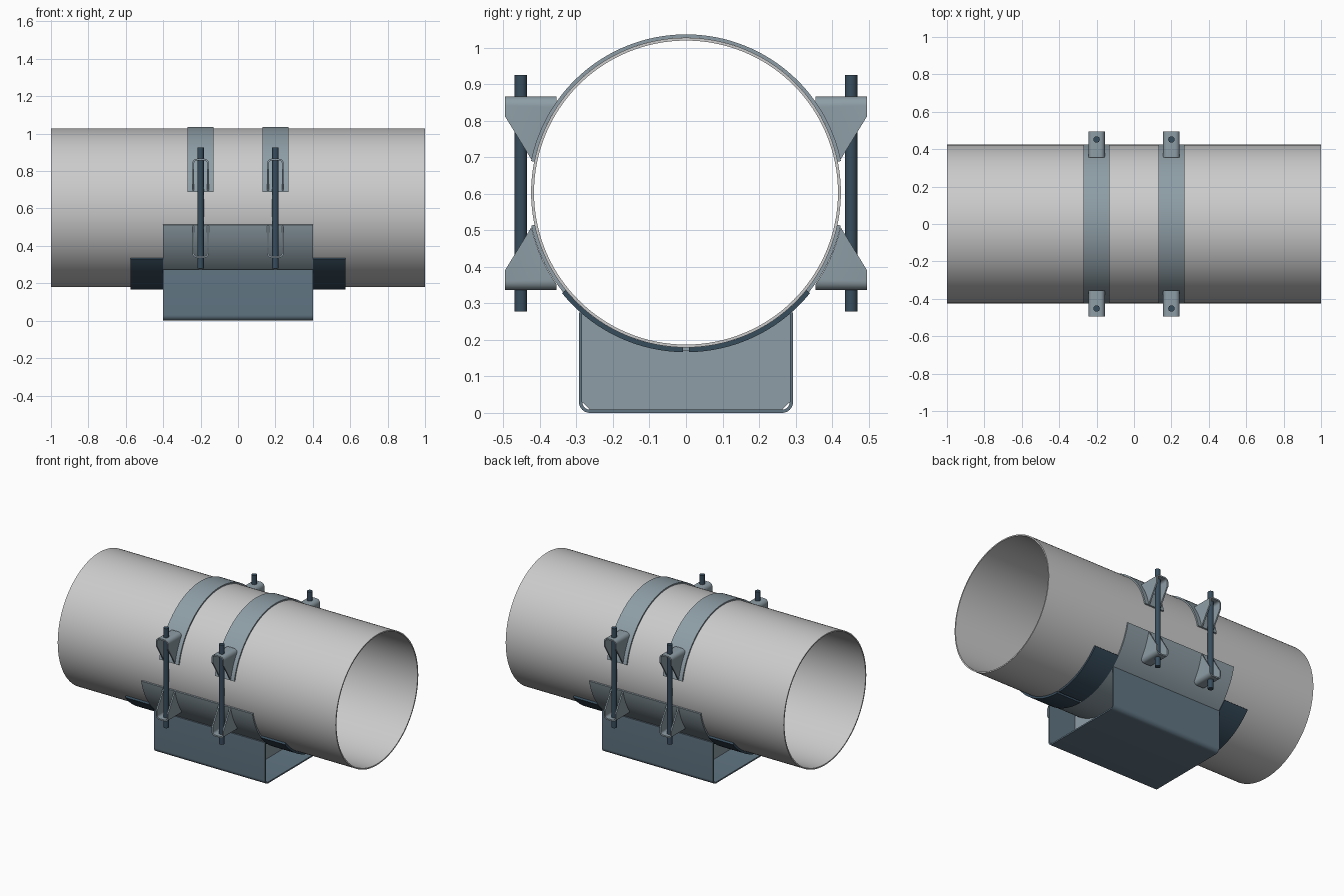
import bpy, bmesh, math
from math import pi, sin, cos, radians

if "Cube" in bpy.data.objects:
    bpy.data.objects.remove(bpy.data.objects["Cube"])

C = 0.603      # height of the pipe axis
R = 0.424      # pipe outer radius
RS = 0.433     # strap and cradle outer radius


def material(name, rgb):
    m = bpy.data.materials.new(name)
    m.diffuse_color = (*rgb, 1)
    m.use_nodes = True
    m.node_tree.nodes["Principled BSDF"].inputs["Base Color"].default_value = m.diffuse_color
    return m


STEEL = material("clamp_steel", (0.27, 0.34, 0.38))
BASE = material("base_steel", (0.12, 0.18, 0.23))
DARK = material("dark_steel", (0.04, 0.075, 0.11))


def finish(name, bm, mat=None):
    bmesh.ops.recalc_face_normals(bm, faces=bm.faces[:])
    me = bpy.data.meshes.new(name)
    bm.to_mesh(me)
    bm.free()
    ob = bpy.data.objects.new(name, me)
    bpy.context.collection.objects.link(ob)
    if mat:
        me.materials.append(mat)
    smooth(ob)
    return ob


def smooth(ob):
    bpy.ops.object.select_all(action='DESELECT')
    ob.select_set(True)
    bpy.context.view_layer.objects.active = ob
    bpy.ops.object.shade_smooth_by_angle(angle=radians(30))


def band(name, outer, inner, x0, x1, mat=None, closed=False):
    """Sheet between two matching (y, z) lines, extruded along x."""
    bm = bmesh.new()
    rows = [[bm.verts.new((x, *p)) for x, p in ((x0, o), (x1, o), (x1, i), (x0, i))]
            for o, i in zip(outer, inner)]
    n = len(rows)
    for k in range(n if closed else n - 1):
        a, b = rows[k], rows[(k + 1) % n]
        for j in range(4):
            bm.faces.new((a[j], a[(j + 1) % 4], b[(j + 1) % 4], b[j]))
    if not closed:
        bm.faces.new(rows[0])
        bm.faces.new(rows[-1])
    return finish(name, bm, mat)


def prism(name, pts, x0, x1, mat=None):
    bm = bmesh.new()
    f = bm.faces.new([bm.verts.new((x0, y, z)) for y, z in pts])
    ext = bmesh.ops.extrude_face_region(bm, geom=[f])
    bmesh.ops.translate(bm, vec=(x1 - x0, 0, 0),
                        verts=[v for v in ext['geom'] if isinstance(v, bmesh.types.BMVert)])
    return finish(name, bm, mat)


def arc(r, a0, a1, n, cy=0, cz=C):
    return [(cy + r * cos(radians(a0 + (a1 - a0) * k / n)),
             cz + r * sin(radians(a0 + (a1 - a0) * k / n))) for k in range(n + 1)]


# pipe
band("pipe", arc(R, 0, 360, 128)[:-1], arc(R - 0.008, 0, 360, 128)[:-1], -1, 1, closed=True)

# cradle under the pipe
band("cradle", arc(RS, 192, 348, 64), arc(R, 192, 348, 64), -0.4, 0.4, STEEL)

# dark bearing pads beyond each cradle end, split along the bottom
for s in (-1, 1):
    for a0, a1 in ((219, 268.9), (271.1, 321)):
        x0, x1 = sorted((s * 0.4, s * 0.575))
        band("bearing_pad", arc(0.437, a0, a1, 24), arc(R, a0, a1, 24), x0, x1, DARK)


# base channel with rounded lower bends
def channel_line(w, z, r):
    return ([(-w, 0.275)] + arc(r, 180, 270, 8, -w + r, z + r)
            + arc(r, 270, 360, 8, w - r, z + r) + [(w, 0.275)])


band("base_channel", channel_line(0.293, 0, 0.03), channel_line(0.284, 0.009, 0.021),
     -0.4, 0.4, BASE)

# web plates inside the channel, notched at the lower corners
a = math.degrees(math.acos(0.284 / RS))
web = [(-0.284, 0.03), (-0.263, 0.009), (0.263, 0.009), (0.284, 0.03)] + arc(RS, -a, a - 180, 32)
for x in (-0.2, 0.2):
    prism("web_plate", web, x - 0.008, x + 0.008, STEEL)

# lug: folded U sheet trimmed to a tapered side profile
H, W, T, B = 0.265, 0.044, 0.009, 0.025


def fold_line(w, top, r):
    return ([(-w, 0.05)] + arc(r, 180, 90, 6, -w + r, top - r)
            + arc(r, 90, 0, 6, w - r, top - r) + [(w, 0.05)])


lug = band("lug", fold_line(W, H, B), fold_line(W - T, H - T, B - T), 0.3, 0.495, STEEL)
for v in lug.data.vertices:
    x, y, z = v.co
    v.co = (-y, x, z)
side = [(0.354, 0.28), (0.52, 0.28), (0.52, 0.25), (0.495, 0.21), (0.424, 0.094)]
side += arc(RS, 12.5, 35, 10, 0, 0)
cutter = prism("lug_cutter", side, -0.1, 0.1)
cutter.hide_render = True
mod = lug.modifiers.new("trim", 'BOOLEAN')
mod.operation = 'INTERSECT'
mod.solver = 'EXACT'
mod.object = cutter
bpy.context.view_layer.objects.active = lug
bpy.ops.object.modifier_apply(modifier=mod.name)
bpy.data.objects.remove(cutter)
smooth(lug)
lug_mesh = lug.data
bpy.data.objects.remove(lug)

# two clamps: strap, four lugs and two threaded rods each
for x in (-0.2, 0.2):
    band("strap", arc(RS, 11.5, 168.5, 64), arc(R, 11.5, 168.5, 64), x - 0.07, x + 0.07, STEEL)
    for name, rot in (("upper_back_lug", (0, 0, 0)), ("upper_front_lug", (0, 0, pi)),
                      ("lower_back_lug", (0, pi, 0)), ("lower_front_lug", (pi, 0, 0))):
        ob = bpy.data.objects.new(name, lug_mesh)
        ob.location = (x, 0, C - 0.002)
        ob.rotation_euler = rot
        bpy.context.collection.objects.link(ob)
    for y in (-0.452, 0.452):
        bpy.ops.mesh.primitive_cylinder_add(vertices=32, radius=0.017, depth=0.647,
                                            location=(x, y, 0.6015))
        rod = bpy.context.object
        rod.name = "clamp_rod"
        rod.data.materials.append(DARK)
        smooth(rod)
